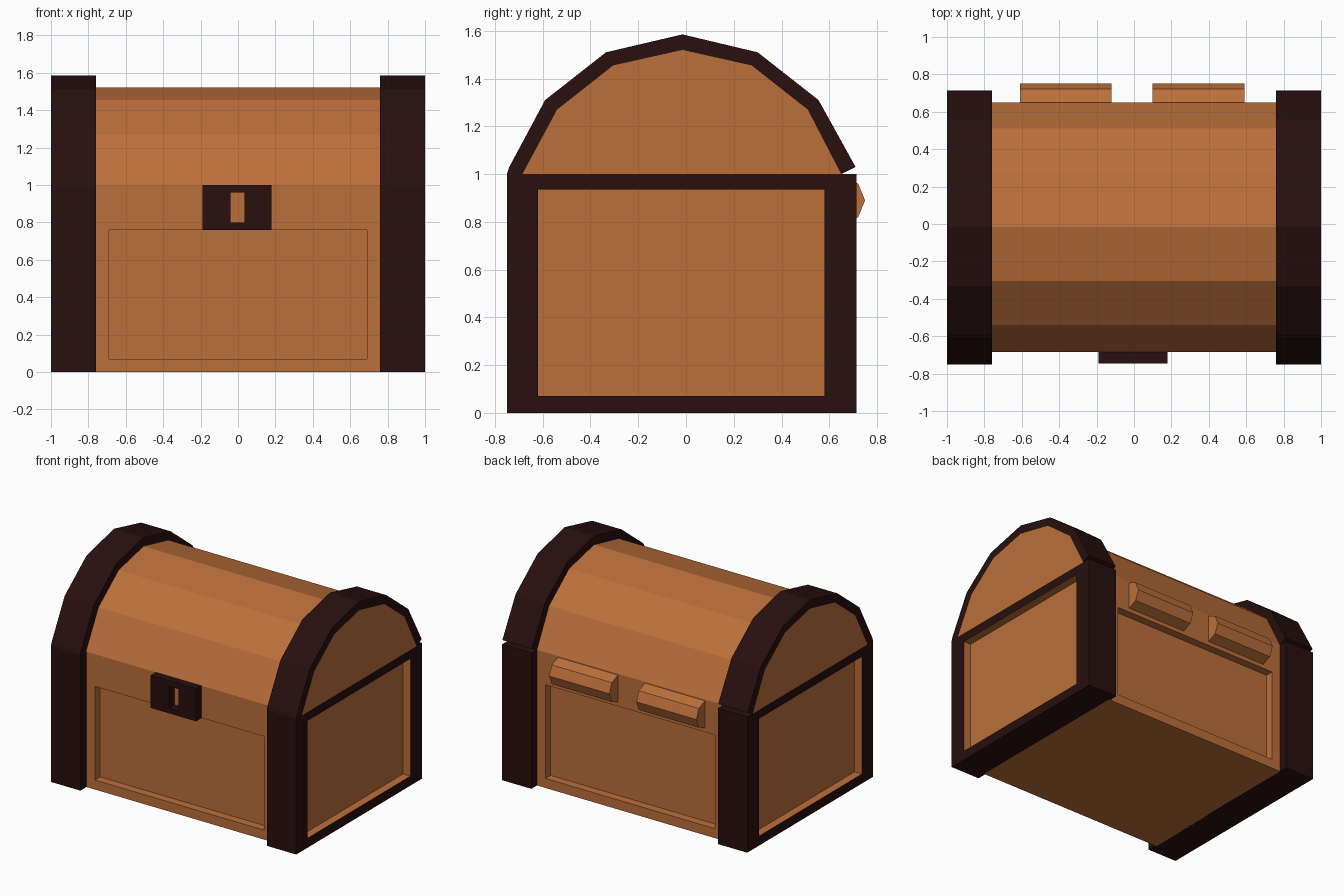
import bpy, bmesh, math
from mathutils import Vector

cube = bpy.data.objects.get("Cube")
if cube:
    bpy.data.objects.remove(cube, do_unlink=True)


def material(name, rgb):
    m = bpy.data.materials.new(name)
    m.use_nodes = True
    m.diffuse_color = (*rgb, 1)
    bsdf = next(n for n in m.node_tree.nodes if n.type == 'BSDF_PRINCIPLED')
    bsdf.inputs["Base Color"].default_value = (*rgb, 1)
    return m


WOOD = material("warm wood", (0.50, 0.16, 0.043))
DARK = material("dark trim", (0.020, 0.005, 0.0045))


def prism(profile, x0, x1):
    """Extrude a (y, z) outline along x."""
    bm = bmesh.new()
    face = bm.faces.new([bm.verts.new((x0, y, z)) for y, z in profile])
    new = bmesh.ops.extrude_face_region(bm, geom=[face])["geom"]
    verts = [v for v in new if isinstance(v, bmesh.types.BMVert)]
    bmesh.ops.translate(bm, vec=(x1 - x0, 0, 0), verts=verts)
    bmesh.ops.recalc_face_normals(bm, faces=bm.faces[:])
    return bm


def box(x0, x1, y0, y1, z0, z1):
    return prism([(y0, z0), (y1, z0), (y1, z1), (y0, z1)], x0, x1)


def recess(bm, direction, low, high, depth, paint_walls=False):
    """Sink a rectangular panel, spanning low to high, into one side of a box."""
    d = Vector(direction)
    face = max(bm.faces, key=lambda f: f.normal.dot(d) + f.calc_center_median().dot(d))
    bmesh.ops.inset_individual(bm, faces=[face], thickness=0.02)
    center = face.calc_center_median()
    for v in face.verts:
        for i in range(3):
            if d[i] == 0:
                v.co[i] = low[i] if v.co[i] < center[i] else high[i]
    panel = bmesh.ops.extrude_discrete_faces(bm, faces=[face])["faces"][0]
    bmesh.ops.translate(bm, vec=-d * depth, verts=panel.verts[:])
    panel.material_index = 1
    if paint_walls:
        for e in panel.edges:
            for f in e.link_faces:
                f.material_index = 1
    bm.normal_update()


def finish(name, bm, *mats):
    mesh = bpy.data.meshes.new(name)
    bm.to_mesh(mesh)
    bm.free()
    for m in mats:
        mesh.materials.append(m)
    obj = bpy.data.objects.new(name, mesh)
    bpy.context.collection.objects.link(obj)


# Chest body with sunken front and back panels
body = box(-0.77, 0.77, -0.68, 0.65, 0, 1)
for side in (-1, 1):
    recess(body, (0, side, 0), (-0.69, 0, 0.07), (0.69, 0, 0.76), 0.06)
finish("chest_body", body, WOOD, WOOD)

# Faceted lid
inner = [(-0.685, 1.0), (-0.54, 1.27), (-0.305, 1.455), (-0.015, 1.52),
         (0.275, 1.455), (0.51, 1.27), (0.65, 1.0)]
outer = [(-0.75, 1.0), (-0.74, 1.03), (-0.59, 1.31), (-0.335, 1.51), (-0.015, 1.585),
         (0.30, 1.51), (0.555, 1.31), (0.71, 1.03)]
finish("lid", prism(inner, -1, 1), WOOD)

# End frames with sunken side panels, and the lid bands above them
for side, label in ((1, "left"), (-1, "right")):
    x0, x1 = sorted((side * 0.76, side))
    frame = box(x0, x1, -0.75, 0.715, 0, 1)
    recess(frame, (side, 0, 0), (0, -0.62, 0.07), (0, 0.58, 0.935), 0.06, True)
    finish(label + "_end_frame", frame, DARK, WOOD)
    finish(label + "_lid_band", prism(outer + inner[::-1], x0, x1), DARK)

# Lock plate with keyhole
lock = box(-0.19, 0.18, -0.745, -0.67, 0.76, 1)
recess(lock, (0, -1, 0), (-0.04, 0, 0.80), (0.035, 0, 0.96), 0.064)
finish("lock_plate", lock, DARK, WOOD)

# Octagonal hinge barrels on the back
octagon = [(0.65 + 0.1 * math.cos(i * math.pi / 4), 0.89 + 0.1 * math.sin(i * math.pi / 4))
           for i in range(8)]
for label, x in (("right", -0.61), ("left", 0.10)):
    finish(label + "_hinge", prism(octagon, x, x + 0.49), WOOD)
